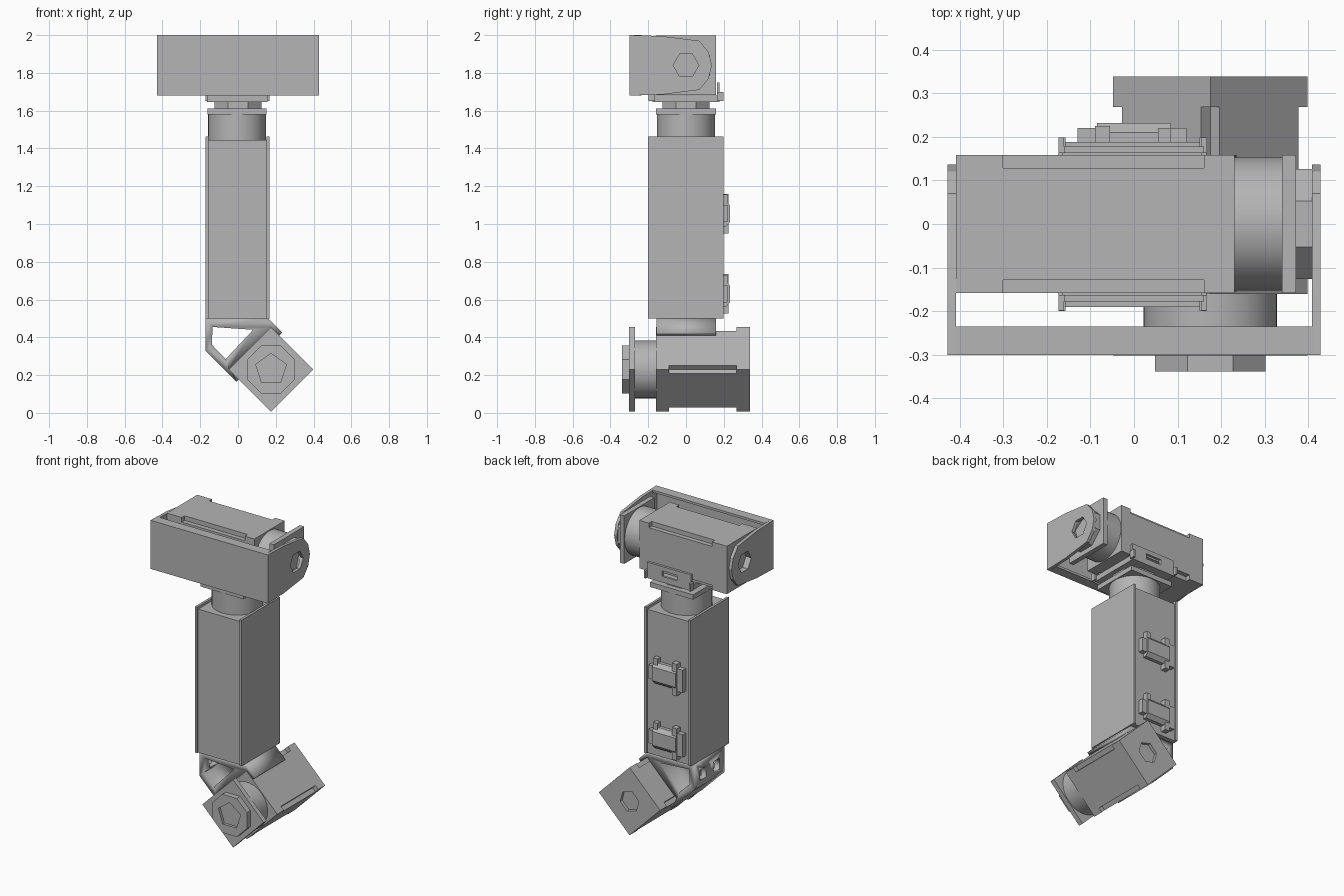
import bpy
from math import cos, sin, pi
from mathutils import Matrix, Vector

cube = bpy.data.objects.get("Cube")
if cube:
    bpy.data.objects.remove(cube)

grey = bpy.data.materials.new("plain grey")
grey.use_nodes = True
grey.diffuse_color = (0.46, 0.46, 0.46, 1)
grey.node_tree.nodes["Principled BSDF"].inputs["Base Color"].default_value = grey.diffuse_color

# Profile axes: X uses (y, z), Y uses (x, z), Z uses (x, y)
FRAMES = {
    "X": (Vector((0, 1, 0)), Vector((0, 0, 1)), Vector((1, 0, 0))),
    "Y": (Vector((1, 0, 0)), Vector((0, 0, 1)), Vector((0, -1, 0))),
    "Z": (Vector((1, 0, 0)), Vector((0, 1, 0)), Vector((0, 0, 1))),
}


def prism(name, loops, axis, lo, hi):
    """Extrude a flat outline, with optional hole outlines, along an axis."""
    curve = bpy.data.curves.new(name, "CURVE")
    curve.dimensions = "2D"
    curve.fill_mode = "BOTH"
    curve.extrude = (hi - lo) / 2
    for loop in loops:
        spline = curve.splines.new("POLY")
        spline.points.add(len(loop) - 1)
        for point, (u, v) in zip(spline.points, loop):
            point.co = (u, v, 0, 1)
        spline.use_cyclic_u = True
    temp = bpy.data.objects.new(name + " outline", curve)
    bpy.context.collection.objects.link(temp)
    graph = bpy.context.evaluated_depsgraph_get()
    mesh = bpy.data.meshes.new_from_object(temp.evaluated_get(graph))
    bpy.data.objects.remove(temp)
    u, v, w = FRAMES[axis]
    frame = Matrix((u, v, w)).transposed().to_4x4()
    middle = (lo + hi) / 2 * (-1 if axis == "Y" else 1)
    mesh.transform(frame @ Matrix.Translation((0, 0, middle)))
    mesh.materials.clear()
    mesh.materials.append(grey)
    obj = bpy.data.objects.new(name, mesh)
    bpy.context.collection.objects.link(obj)
    bpy.ops.object.select_all(action="DESELECT")
    obj.select_set(True)
    bpy.context.view_layer.objects.active = obj
    bpy.ops.object.shade_smooth_by_angle(angle=pi / 9)
    return obj


def box(name, x, y, z):
    return prism(name, [[(x[0], y[0]), (x[1], y[0]), (x[1], y[1]), (x[0], y[1])]], "Z", *z)


def ngon(centre, radius, sides, turn=0.0):
    return [(centre[0] + radius * cos(turn + 2 * pi * i / sides),
             centre[1] + radius * sin(turn + 2 * pi * i / sides)) for i in range(sides)]


def square(centre, half, turn, notch=0.0):
    """Square outline, optionally with a square notch at each corner."""
    inner = half - notch
    corner = [(half, inner), (inner, inner), (inner, half)] if notch else [(half, half)]
    points = []
    for quarter in range(4):
        a = turn + quarter * pi / 2
        points += [(centre[0] + p * cos(a) - q * sin(a),
                    centre[1] + p * sin(a) + q * cos(a)) for p, q in corner]
    return points


def motor(name, axis, centre, turn, back, front, sign, end_notch):
    """Square motor with notched edges, round collar, flange and output horn."""
    def part(label, loops, start, stop):
        a, b = sorted((start * sign, stop * sign))
        prism(name + "_" + label, loops, axis, a, b)

    full = square(centre, 0.158, turn)
    part("rear_cap", [full, ngon(centre, 0.07, 6, turn)], back, back + 0.02)
    part("rear_block", [full], back + 0.02, back + end_notch)
    part("body", [square(centre, 0.158, turn, 0.03)], back + end_notch, front - 0.07)
    part("front_block", [full], front - 0.07, front)
    part("collar", [ngon(centre, 0.153, 48)], front, front + 0.11)
    part("flange", [full], front + 0.11, front + 0.142)
    part("horn", [ngon(centre, 0.137, 8, pi / 8), ngon(centre, 0.085, 5, pi / 2)],
         front + 0.142, front + 0.178)
    part("horn_core", [ngon(centre, 0.12, 8, pi / 8)], front + 0.142, front + 0.16)


# Head motor lying crosswise
motor("head_motor", "X", (0, 1.84), 0, -0.408, 0.23, 1, 0.108)

# Head bracket: channel across the front and two rounded arms
box("head_front_plate", (-0.41, 0.41), (-0.30, -0.28), (1.68, 2.0))
for label, z in (("top", (1.985, 2.0)), ("bottom", (1.68, 1.695))):
    box("head_lip_" + label, (-0.41, 0.41), (-0.281, -0.235), z)
upper = [(-0.30, 2.0), (-0.13, 1.995), (0.07, 1.97), (0.12, 1.91)]
arm = upper + [(0.137, 1.84)] + [(y, 3.68 - z) for y, z in reversed(upper)]
for label, x in (("right", (-0.428, -0.408)), ("left", (0.408, 0.428))):
    prism("head_arm_" + label, [arm, ngon((0, 1.84), 0.068, 6)], "X", *x)

# Cradle under the head
box("cradle_base", (-0.165, 0.155), (-0.178, 0.178), (1.645, 1.68))
for label, s in (("front", -1), ("back", 1)):
    wall = [(-0.16, 1.65), (0.16, 1.65), (0.16, 1.75), (-0.16, 1.75)]
    slot = [(-0.06, 1.685), (0.05, 1.685), (0.05, 1.72), (-0.06, 1.72)]
    prism("cradle_wall_" + label, [wall, slot], "Y", *sorted((s * 0.163, s * 0.178)))
    for side, x in (("right", (-0.173, -0.16)), ("left", (0.155, 0.168))):
        box(f"cradle_tab_{label}_{side}", x, sorted((s * 0.163, s * 0.198)), (1.65, 1.70))

# Neck turntable
prism("neck_horn", [ngon((0, 0), 0.135, 8, pi / 8)], "Z", 1.61, 1.646)
box("neck_flange", (-0.162, 0.152), (-0.158, 0.158), (1.58, 1.612))
prism("neck_collar", [ngon((-0.005, 0), 0.153, 48)], "Z", 1.44, 1.582)

# Column with side covers
box("column_core", (-0.157, 0.15), (-0.19, 0.188), (0.5, 1.445))
for label, x in (("right", (-0.173, -0.157)), ("left", (0.15, 0.166))):
    box("column_cover_" + label, x, (-0.2, 0.198), (0.5, 1.462))

# Two small clips on the back of the column
for label, z in (("lower", 0.63), ("upper", 1.055)):
    hump = [(0.185, z - 0.07), (0.21, z - 0.07), (0.232, z - 0.045),
            (0.232, z + 0.045), (0.21, z + 0.07), (0.185, z + 0.07)]
    prism("clip_body_" + label, [hump], "X", -0.085, 0.085)
    for side, x, half in (("right", (-0.13, -0.085), 0.075), ("left", (0.085, 0.12), 0.045)):
        box(f"clip_end_{label}_{side}", x, (0.185, 0.22), (z - half, z + half))
    box("clip_tab_" + label, (-0.09, -0.055), (0.185, 0.225), (z - 0.105, z + 0.105))
    box("clip_knob_" + label, (0.055, 0.085), (0.185, 0.22), (z - 0.05, z + 0.1))

# Angled elbow bracket, hugging the lower motor
outline = [(-0.173, 0.5), (0.16, 0.5), (0.235, 0.425), (0.218, 0.41), (0.175, 0.453),
           (-0.048, 0.23), (0.005, 0.178), (-0.008, 0.165), (-0.173, 0.33)]
opening = [(-0.135, 0.455), (0.08, 0.44), (-0.065, 0.285), (-0.138, 0.36)]
elbow = prism("elbow_bracket", [outline, opening], "Y", -0.155, 0.158)
for y in (-0.07, 0.07):
    cutter = box("elbow_window_cutter", (-0.2, -0.12), (y - 0.03, y + 0.03), (0.37, 0.44))
    cutter.hide_render = True
    cutter.hide_set(True)
    cutter.display_type = "WIRE"
    cut = elbow.modifiers.new("window", "BOOLEAN")
    cut.operation = "DIFFERENCE"
    cut.solver = "EXACT"
    cut.object = cutter

# Lower motor turned on its corner, output to the front
motor("lower_motor", "Y", (0.175, 0.23), pi / 4, -0.338, 0.16, -1, 0.07)
